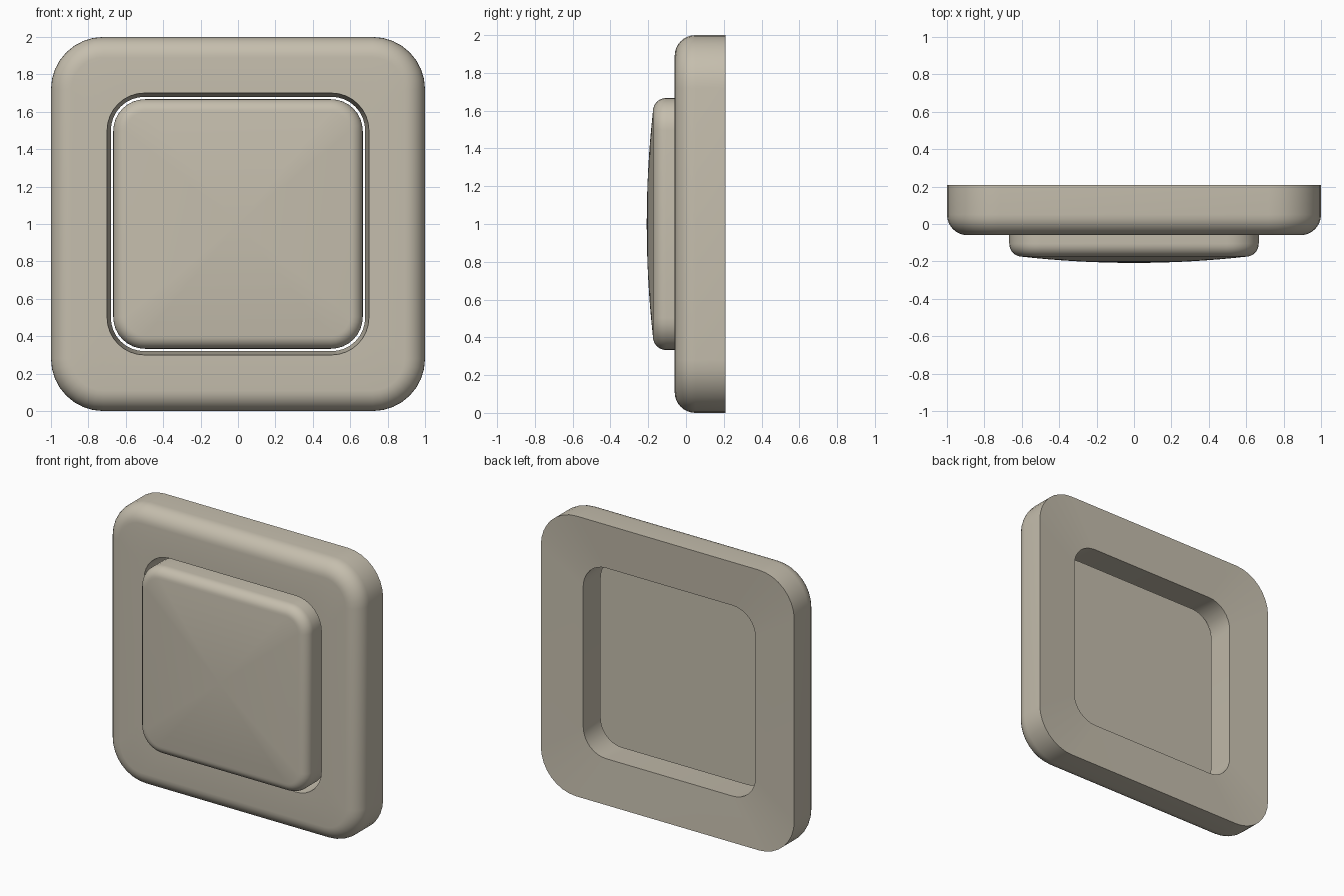
import bpy, bmesh
from math import sin, cos, pi, radians

cube = bpy.data.objects.get("Cube")
if cube:
    bpy.data.objects.remove(cube)

# One warm beige plastic
beige = bpy.data.materials.new("warm_beige_plastic")
beige.use_nodes = True
colour = (0.56, 0.515, 0.42, 1)
beige.diffuse_color = colour
bsdf = beige.node_tree.nodes["Principled BSDF"]
bsdf.inputs["Base Color"].default_value = colour
bsdf.inputs["Roughness"].default_value = 0.5

CORNER_STEPS = 8


def ring(bm, half, radius, y):
    """Rounded square in the XZ plane, centred at z = 1."""
    verts = []
    for corner in range(4):
        mid = pi / 4 + corner * pi / 2
        sx = 1 if cos(mid) > 0 else -1
        sz = 1 if sin(mid) > 0 else -1
        for i in range(CORNER_STEPS + 1):
            a = corner * pi / 2 + i / CORNER_STEPS * pi / 2
            x = sx * (half - radius) + radius * cos(a)
            z = sz * (half - radius) + radius * sin(a)
            verts.append(bm.verts.new((x, y, 1 + z)))
    return verts


def bridge(bm, a, b):
    n = len(a)
    for i in range(n):
        j = (i + 1) % n
        bm.faces.new((a[i], a[j], b[j], b[i]))


def finish(bm, name):
    bmesh.ops.recalc_face_normals(bm, faces=bm.faces[:])
    mesh = bpy.data.meshes.new(name)
    bm.to_mesh(mesh)
    bm.free()
    mesh.materials.append(beige)
    obj = bpy.data.objects.new(name, mesh)
    bpy.context.collection.objects.link(obj)
    bpy.ops.object.select_all(action='DESELECT')
    obj.select_set(True)
    bpy.context.view_layer.objects.active = obj
    bpy.ops.object.shade_smooth_by_angle(angle=radians(30))
    return obj


def edge_round(half, corner, front, size, steps=8):
    """Quarter-round profile running from the front face to the side wall."""
    out = []
    for i in range(steps + 1):
        a = i / steps * pi / 2
        inset = size * (1 - sin(a))
        out.append((half - inset, corner - inset, front + size * (1 - cos(a))))
    return out


# Wall frame: tapered opening, rounded front edge, slightly dished back
bm = bmesh.new()
profile = [(0.70, 0.20, -0.06)]
profile += edge_round(1.0, 0.28, -0.06, 0.11)
profile += [(1.0, 0.28, 0.208), (0.68, 0.18, 0.188)]
loops = [ring(bm, *p) for p in profile]
for a, b in zip(loops, loops[1:] + loops[:1]):
    bridge(bm, a, b)
finish(bm, "wall_frame")

# Push button: flat back, straight sides, rounded edge, shallow domed face
bm = bmesh.new()
HALF, CORNER, EDGE = 0.667, 0.17, 0.07
FACE_Y, PEAK_Y = -0.175, -0.208
profile = edge_round(HALF, CORNER, FACE_Y, EDGE)
profile.reverse()
profile.insert(0, (HALF, CORNER, 0.015))
rim_half, rim_corner, _ = profile[-1]
DOME_RINGS = 8
for i in range(1, DOME_RINGS):
    t = 1 - i / DOME_RINGS
    y = PEAK_Y + (FACE_Y - PEAK_Y) * t * t
    profile.append((rim_half * t, rim_corner * t, y))
loops = [ring(bm, *p) for p in profile]
bm.faces.new(loops[0])
for a, b in zip(loops, loops[1:]):
    bridge(bm, a, b)
peak = bm.verts.new((0, PEAK_Y, 1))
last = loops[-1]
for i, v in enumerate(last):
    bm.faces.new((v, last[(i + 1) % len(last)], peak))
finish(bm, "push_button")
